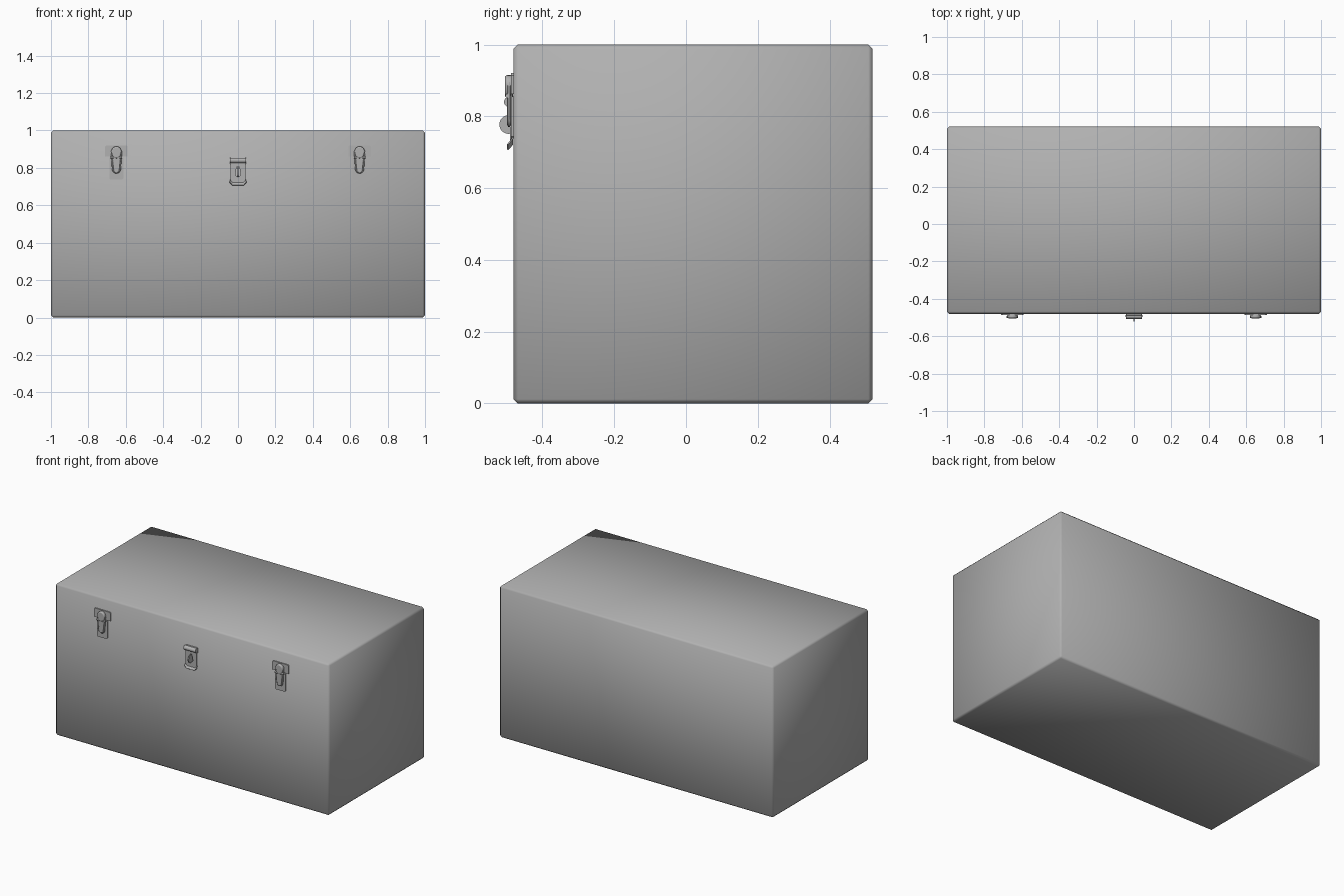
import bpy, bmesh
from math import radians, sin, cos, pi

if "Cube" in bpy.data.objects:
    bpy.data.objects.remove(bpy.data.objects["Cube"])

FRONT = -0.48
GREY = bpy.data.materials.new("dark_grey")
GREY.diffuse_color = (0.44, 0.44, 0.44, 1)
GREY.use_nodes = True
GREY.node_tree.nodes["Principled BSDF"].inputs["Base Color"].default_value = GREY.diffuse_color


def finish(ob, angle=35):
    bpy.ops.object.select_all(action='DESELECT')
    ob.select_set(True)
    bpy.context.view_layer.objects.active = ob
    if ob.type == 'CURVE':
        bpy.ops.object.convert(target='MESH')
        ob = bpy.context.object
    bpy.ops.object.shade_smooth_by_angle(angle=radians(angle))
    return ob


def box(name, lo, hi, bevel):
    bpy.ops.mesh.primitive_cube_add(size=1, location=[(a + b) / 2 for a, b in zip(lo, hi)])
    ob = bpy.context.object
    ob.name = name
    ob.scale = [b - a for a, b in zip(lo, hi)]
    bpy.ops.object.transform_apply(location=False, rotation=False, scale=True)
    m = ob.modifiers.new("bevel", 'BEVEL')
    m.width, m.segments = bevel, 1
    bpy.ops.object.modifier_apply(modifier="bevel")
    return ob


def cylinder(name, r, length, loc, sides=24):
    bpy.ops.mesh.primitive_cylinder_add(radius=r, depth=length, vertices=sides,
                                        location=loc, rotation=(0, pi / 2, 0))
    ob = bpy.context.object
    ob.name = name
    return finish(ob)


def plate(name, outlines, x, y, thick, bevel=0.0):
    """Flat sheet parallel to the front; later outlines cut holes."""
    cu = bpy.data.curves.new(name, 'CURVE')
    cu.dimensions, cu.fill_mode = '2D', 'BOTH'
    cu.extrude, cu.bevel_depth = thick / 2 - bevel, bevel
    for pts in outlines:
        sp = cu.splines.new('POLY')
        sp.points.add(len(pts) - 1)
        for p, (px, pz) in zip(sp.points, pts):
            p.co = (px, pz, 0, 1)
        sp.use_cyclic_u = True
    ob = bpy.data.objects.new(name, cu)
    bpy.context.collection.objects.link(ob)
    ob.location, ob.rotation_euler = (x, y, 0), (pi / 2, 0, 0)
    return finish(ob)


def wire(name, pts, x, radius):
    cu = bpy.data.curves.new(name, 'CURVE')
    cu.dimensions, cu.bevel_depth, cu.bevel_resolution = '3D', radius, 2
    sp = cu.splines.new('POLY')
    sp.points.add(len(pts) - 1)
    for p, co in zip(sp.points, pts):
        p.co = (*co, 1)
    sp.use_cyclic_u = True
    ob = bpy.data.objects.new(name, cu)
    bpy.context.collection.objects.link(ob)
    ob.location.x = x
    return finish(ob, 50)


def capsule(z0, r0, z1, r1, n=8):
    """Tapered rounded slot from bottom circle to top circle."""
    low = [(r0 * cos(pi + pi * i / n), z0 + r0 * sin(pi + pi * i / n)) for i in range(n + 1)]
    top = [(r1 * cos(pi * i / n), z1 + r1 * sin(pi * i / n)) for i in range(n + 1)]
    return low + top


# chest body, softly shaded across its chamfered edges
body = box("chest_body", (-1, FRONT, 0), (1, 0.52, 1), 0.012)
bpy.ops.object.shade_smooth()

# draw latches
for side, x in (("left", -0.65), ("right", 0.65)):
    plate(f"{side}_latch_upper_plate",
          [[(-.06, .862), (.06, .862), (.06, .914), (.054, .92), (-.054, .92), (-.06, .914)]],
          x, FRONT - .003, .008)
    plate(f"{side}_latch_lower_plate",
          [[(-.038, .744), (-.032, .738), (.032, .738), (.038, .744), (.038, .855), (-.038, .855)]],
          x, FRONT - .003, .008)
    # keeper hook and lever
    plate(f"{side}_latch_keeper", [capsule(.875, .017, .888, .02)], x, FRONT - .013, .022, .007)
    plate(f"{side}_latch_lever", [capsule(.79, .012, .845, .018)], x, FRONT - .011, .016, .004)
    # wire loop and pivot pin
    loop = [(px, FRONT - .013, pz) for px, pz in capsule(.794, .02, .882, .026)]
    wire(f"{side}_latch_loop", loop, x, .004)
    cylinder(f"{side}_latch_pin", .006, .062, (x, FRONT - .017, .857), 12)

# centre hasp: hinge leaf, knuckle, slotted flap
box("hasp_hinge_leaf", (-.043, FRONT - .008, .82), (.043, FRONT + .002, .855), .002)
cylinder("hasp_knuckle", .014, .086, (0, FRONT - .013, .84))
plate("hasp_flap",
      [[(-.04, .735), (-.028, .722), (.028, .722), (.04, .735), (.04, .835), (-.04, .835)],
       capsule(.768, .014, .800, .008)], 0, FRONT - .007, .006)

# flared lip along the flap's chamfered bottom edge
bm = bmesh.new()
chain = [(-.041, .738), (-.028, .723), (.028, .723), (.041, .738)]
inner = [bm.verts.new((x, FRONT - .005, z)) for x, z in chain]
outer = [bm.verts.new((x * 1.05, FRONT - .018, z - .015)) for x, z in chain]
for i in range(3):
    bm.faces.new((inner[i], outer[i], outer[i + 1], inner[i + 1]))
me = bpy.data.meshes.new("hasp_lip")
bm.to_mesh(me)
bm.free()
lip = bpy.data.objects.new("hasp_lip", me)
bpy.context.collection.objects.link(lip)
lip.modifiers.new("thickness", 'SOLIDIFY').thickness = .004

# round staple tab standing out through the slot
cylinder("hasp_staple", .026, .007, (0, -.494, .777))

# one grey for every part
for ob in bpy.data.objects:
    ob.data.materials.clear()
    ob.data.materials.append(GREY)
